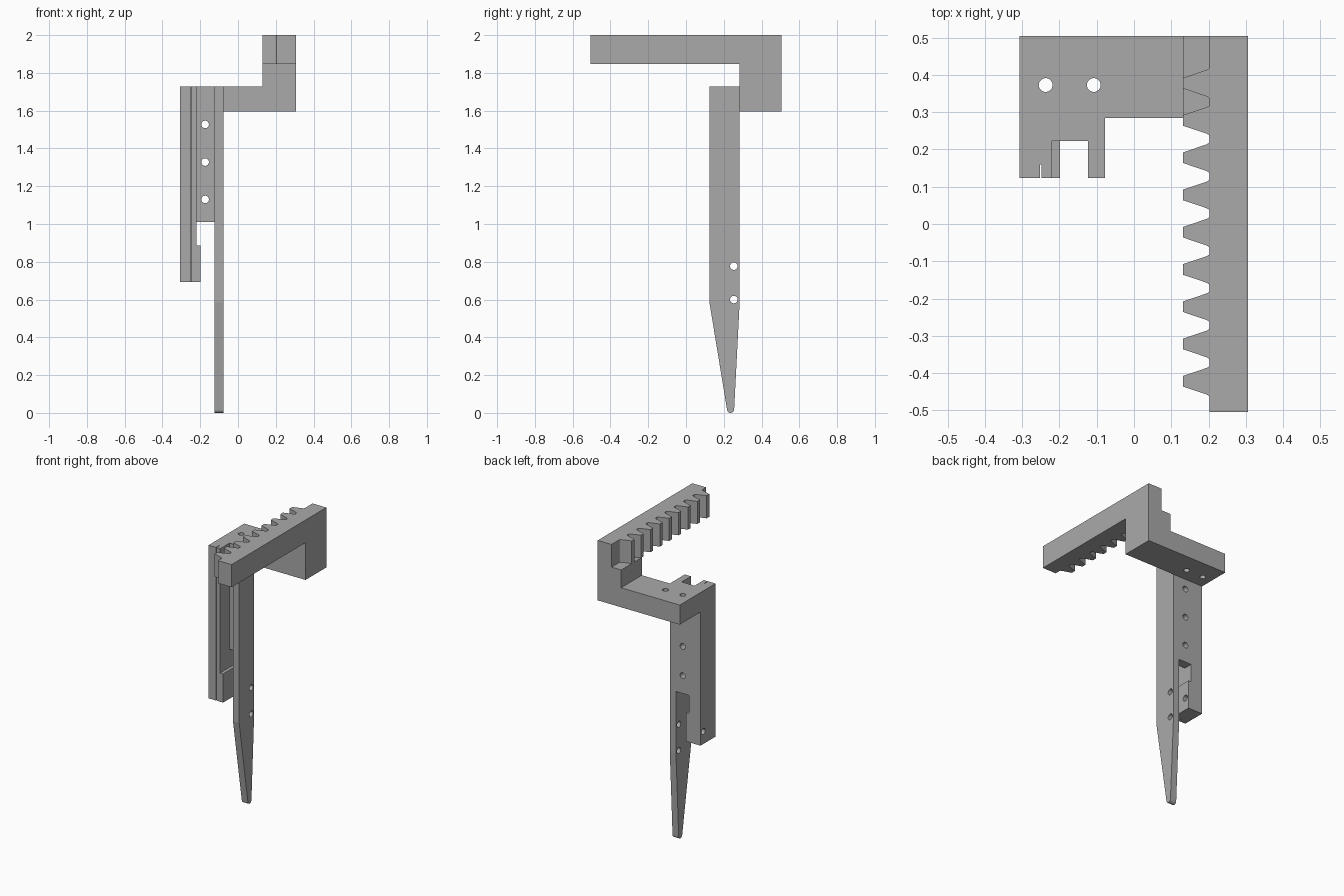
import bpy, bmesh, math
from mathutils import Vector

cube = bpy.data.objects.get("Cube")
if cube:
    bpy.data.objects.remove(cube, do_unlink=True)

grey = bpy.data.materials.new("plain_grey")
grey.use_nodes = True
COLOUR = (0.4, 0.4, 0.4, 1)
grey.diffuse_color = COLOUR
grey.node_tree.nodes["Principled BSDF"].inputs["Base Color"].default_value = COLOUR

PLACE = {
    "x": lambda a, b, h: Vector((h, a, b)),
    "y": lambda a, b, h: Vector((a, h, b)),
    "z": lambda a, b, h: Vector((a, b, h)),
}


def prism(name, points, axis, start, end):
    """Extrude a 2D outline along an axis."""
    bm = bmesh.new()
    face = bm.faces.new([bm.verts.new(PLACE[axis](a, b, start)) for a, b in points])
    grown = bmesh.ops.extrude_face_region(bm, geom=[face])["geom"]
    shift = PLACE[axis](0, 0, end - start)
    bmesh.ops.translate(bm, vec=shift, verts=[v for v in grown if isinstance(v, bmesh.types.BMVert)])
    bmesh.ops.recalc_face_normals(bm, faces=bm.faces)
    mesh = bpy.data.meshes.new(name)
    bm.to_mesh(mesh)
    bm.free()
    mesh.materials.append(grey)
    obj = bpy.data.objects.new(name, mesh)
    bpy.context.collection.objects.link(obj)
    return obj


def rect(a0, a1, b0, b1):
    return [(a0, b0), (a1, b0), (a1, b1), (a0, b1)]


def hole(a, b, r, axis, start, end, sides=32):
    ring = [(a + r * math.cos(math.tau * i / sides), b + r * math.sin(math.tau * i / sides))
            for i in range(sides)]
    return prism("hole_cutter", ring, axis, start, end)


def combine(target, other, operation):
    """Apply a boolean and discard the second object."""
    other.hide_render = True
    mod = target.modifiers.new("join", "BOOLEAN")
    mod.operation, mod.solver, mod.object = operation, "EXACT", other
    bpy.context.view_layer.update()
    result = bpy.data.meshes.new_from_object(
        target.evaluated_get(bpy.context.evaluated_depsgraph_get()))
    target.modifiers.clear()
    target.data = result
    bpy.data.objects.remove(other, do_unlink=True)


# Main levels
LEFT, RIGHT = -0.307, 0.306
FRONT, MID, BACK = 0.124, 0.284, 0.505
TOP, SHELF = 1.727, 1.847

# Arm with the raised corner that carries the rack
body = prism("rack_bracket", [
    (LEFT, 1.595), (RIGHT, 1.595), (RIGHT, SHELF), (0.131, SHELF),
    (0.131, TOP), (LEFT, TOP)], "y", MID, BACK)

# Toothed rack: nine tapered teeth with rounded roots
outline = [(RIGHT, BACK), (0.203, BACK)]
half_tooth = [(0.203, 0.044), (0.2015, 0.040), (0.196, 0.036), (0.131, 0.014)]
for i in range(9):
    centre = 0.378 - 0.1 * i
    outline += [(x, centre + w) for x, w in half_tooth]
    outline += [(x, centre - w) for x, w in reversed(half_tooth)]
outline += [(0.203, -BACK), (RIGHT, -BACK)]
rack = prism("toothed_rack", outline, "z", SHELF, 2)

# Short post with a stepped foot
post = prism("short_post", [
    (LEFT, 0.693), (-0.198, 0.693), (-0.198, 0.887), (-0.22, 0.887),
    (-0.22, TOP), (LEFT, TOP)], "y", FRONT, MID)

# Web between post and blade
web = prism("web_panel", rect(-0.24, -0.1, 1.01, TOP), "y", 0.223, MID)

# Long blade tapering to a rounded tip
tip = [(0.236 - 0.019 * math.cos(t), 0.019 - 0.019 * math.sin(t))
       for t in (math.pi * i / 10 for i in range(11))]
blade = prism("long_blade", [(MID, 0.585), (MID, TOP), (FRONT, TOP), (FRONT, 0.585)] + tip,
              "x", -0.124, -0.078)

for part in (post, web, blade, rack):
    combine(body, part, "UNION")

# Narrow slit down the front of the post
cutters = [prism("slit_cutter", rect(-0.252, -0.248, 0.1, 0.16), "z", 0.6, 1.8)]
# Holes through arm, web and blade
cutters += [hole(x, 0.373, 0.0185, "z", 1.5, 1.8) for x in (-0.237, -0.108)]
cutters += [hole(-0.174, z, 0.02, "y", 0.2, 0.3) for z in (1.13, 1.328, 1.527)]
cutters += [hole(0.253, z, 0.02, "x", -0.4, 0) for z in (0.6, 0.777)]
for cutter in cutters:
    combine(body, cutter, "DIFFERENCE")

# Merge flat neighbouring faces left by the joins
bm = bmesh.new()
bm.from_mesh(body.data)
bmesh.ops.remove_doubles(bm, verts=bm.verts, dist=0.00005)
bmesh.ops.dissolve_limit(bm, angle_limit=math.radians(0.5), verts=bm.verts, edges=bm.edges)
bm.to_mesh(body.data)
bm.free()
